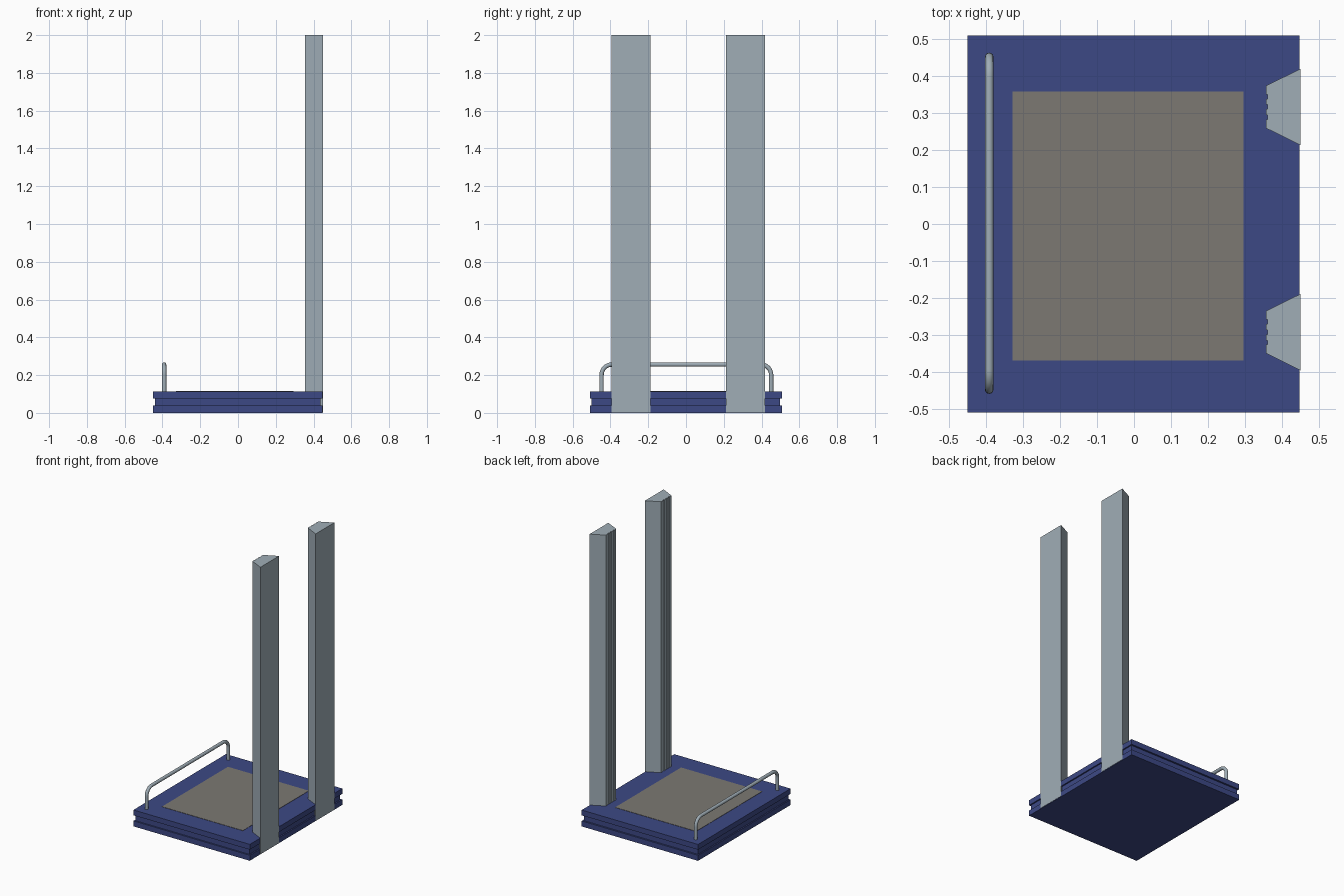
import bpy, bmesh, math

if "Cube" in bpy.data.objects:
    bpy.data.objects.remove(bpy.data.objects["Cube"])


def material(name, rgb):
    m = bpy.data.materials.new(name)
    m.diffuse_color = (*rgb, 1.0)
    m.use_nodes = True
    m.node_tree.nodes["Principled BSDF"].inputs["Base Color"].default_value = m.diffuse_color
    return m


BLUE = material("navy_blue", (0.046, 0.066, 0.235))
GREY = material("blue_grey_metal", (0.35, 0.42, 0.47))
MAT = material("warm_grey_rubber", (0.20, 0.19, 0.17))


def prism(name, outline, z0, z1, mat):
    """Extrude a counter-clockwise xy outline from z0 to z1."""
    bm = bmesh.new()
    face = bm.faces.new([bm.verts.new((x, y, z0)) for x, y in outline])
    ext = bmesh.ops.extrude_face_region(bm, geom=[face])["geom"]
    for v in ext:
        if isinstance(v, bmesh.types.BMVert):
            v.co.z = z1
    bmesh.ops.recalc_face_normals(bm, faces=bm.faces)
    me = bpy.data.meshes.new(name)
    bm.to_mesh(me)
    bm.free()
    me.materials.append(mat)
    ob = bpy.data.objects.new(name, me)
    bpy.context.collection.objects.link(ob)
    return ob


def slab(name, x0, x1, y0, y1, z0, z1, mat):
    return prism(name, [(x0, y0), (x1, y0), (x1, y1), (x0, y1)], z0, z1, mat)


# Layered platform with a recessed middle band
slab("platform_bottom", -0.449, 0.447, -0.509, 0.509, 0.0, 0.038, BLUE)
slab("platform_core", -0.440, 0.438, -0.499, 0.497, 0.038, 0.077, BLUE)
slab("platform_top", -0.449, 0.447, -0.509, 0.509, 0.077, 0.114, BLUE)

# Standing mat
slab("standing_mat", -0.328, 0.295, -0.368, 0.358, 0.112, 0.116, MAT)


# Two tapered columns with shallow grooves on the inner face
def column(name, cy):
    xi, xo, hi, ho = 0.356, 0.449, 0.057, 0.103
    outline = [(xo, cy - ho), (xo, cy + ho), (xi, cy + hi)]
    for g in (0.028, 0.0, -0.028):
        outline += [(xi, cy + g + 0.006), (xi + 0.004, cy + g + 0.006),
                    (xi + 0.004, cy + g - 0.006), (xi, cy + g - 0.006)]
    outline.append((xi, cy - hi))
    prism(name, outline, 0.003, 2.0, GREY)


column("column_front", -0.292)
column("column_back", 0.316)

# Bent tube handrail
R, TOP, BEND, CY, HALF = 0.0115, 0.256, 0.055, 0.002, 0.449
path = [(-HALF, 0.10)]
for i in range(9):
    a = math.pi - i * math.pi / 16
    path.append((-HALF + BEND + BEND * math.cos(a), TOP - BEND + BEND * math.sin(a)))
path += [(-y, z) for y, z in reversed(path)]

curve = bpy.data.curves.new("handrail", "CURVE")
curve.dimensions = "3D"
curve.bevel_depth = R
curve.bevel_resolution = 4
curve.use_fill_caps = True
spline = curve.splines.new("POLY")
spline.points.add(len(path) - 1)
for p, (y, z) in zip(spline.points, path):
    p.co = (-0.391, y + CY, z, 1)
curve.materials.append(GREY)
rail = bpy.data.objects.new("handrail", curve)
bpy.context.collection.objects.link(rail)
bpy.context.view_layer.objects.active = rail
rail.select_set(True)
bpy.ops.object.convert(target="MESH")
bpy.ops.object.shade_smooth_by_angle(angle=math.radians(40))
